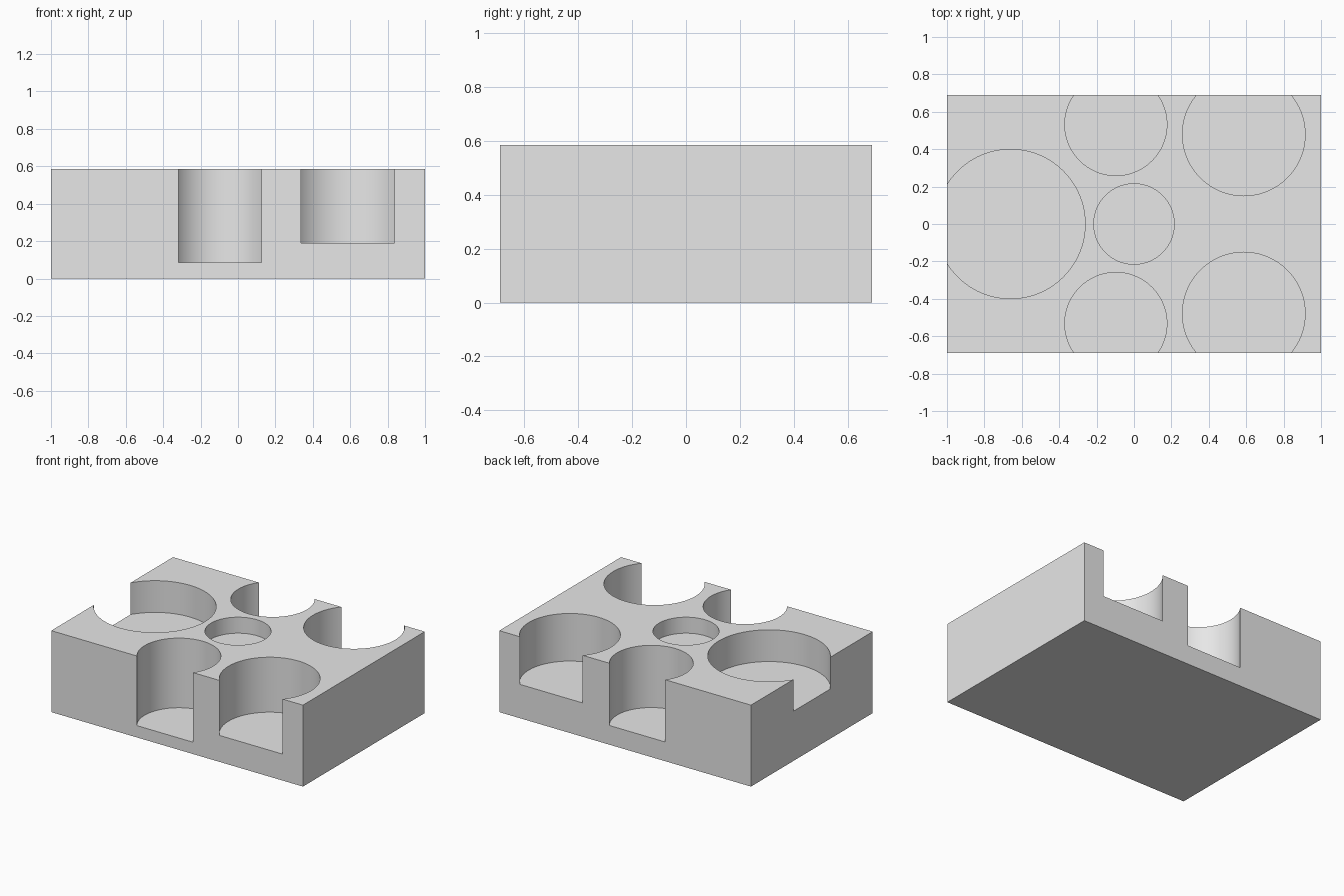
import bpy, bmesh
from mathutils import Matrix

cube = bpy.data.objects.get("Cube")
if cube:
    bpy.data.objects.remove(cube, do_unlink=True)

HALF_WIDTH, HALF_DEPTH, HEIGHT = 1.0, 0.691, 0.585

grey = bpy.data.materials.new("plain grey")
grey.use_nodes = True
grey.diffuse_color = (0.8, 0.8, 0.8, 1)
grey.node_tree.nodes["Principled BSDF"].inputs["Base Color"].default_value = (0.8, 0.8, 0.8, 1)


def make_object(name, bm):
    mesh = bpy.data.meshes.new(name)
    bm.to_mesh(mesh)
    bm.free()
    mesh.materials.append(grey)
    obj = bpy.data.objects.new(name, mesh)
    bpy.context.collection.objects.link(obj)
    return obj


def add_pocket(bm, x, y, radius, floor):
    """Cylinder from the pocket floor to above the block's top."""
    depth = HEIGHT + 0.1 - floor
    bmesh.ops.create_cone(bm, cap_ends=True, segments=96, radius1=radius, radius2=radius,
                          depth=depth, matrix=Matrix.Translation((x, y, floor + depth / 2)))


# Solid rectangular block
bm = bmesh.new()
bmesh.ops.create_cube(bm, size=1, matrix=Matrix.Translation((0, 0, HEIGHT / 2))
                      @ Matrix.Diagonal((2 * HALF_WIDTH, 2 * HALF_DEPTH, HEIGHT, 1)))
block = make_object("pocketed_block", bm)

# Round pockets: two on each long side, one open on the right, a shallow one in the middle
bm = bmesh.new()
for side, raised in ((-1, 0), (1, 0.053)):
    add_pocket(bm, -0.097, side * 0.532, 0.273, 0.085 + raised)
    add_pocket(bm, 0.587, side * 0.479, 0.328, 0.19 + raised)
add_pocket(bm, -0.66, 0, 0.399, 0.357)
add_pocket(bm, 0, 0, 0.215, 0.47)
cutter = make_object("pocket_cutter", bm)
cutter.hide_render = True

# Cut the pockets, then drop the cutter
cut = block.modifiers.new("pockets", 'BOOLEAN')
cut.operation = 'DIFFERENCE'
cut.solver = 'EXACT'
cut.object = cutter
bpy.ops.object.select_all(action='DESELECT')
bpy.context.view_layer.objects.active = block
block.select_set(True)
bpy.ops.object.modifier_apply(modifier=cut.name)
bpy.data.objects.remove(cutter, do_unlink=True)

# Smooth pocket walls with sharp rims
bpy.ops.object.shade_smooth_by_angle(angle=0.52)
